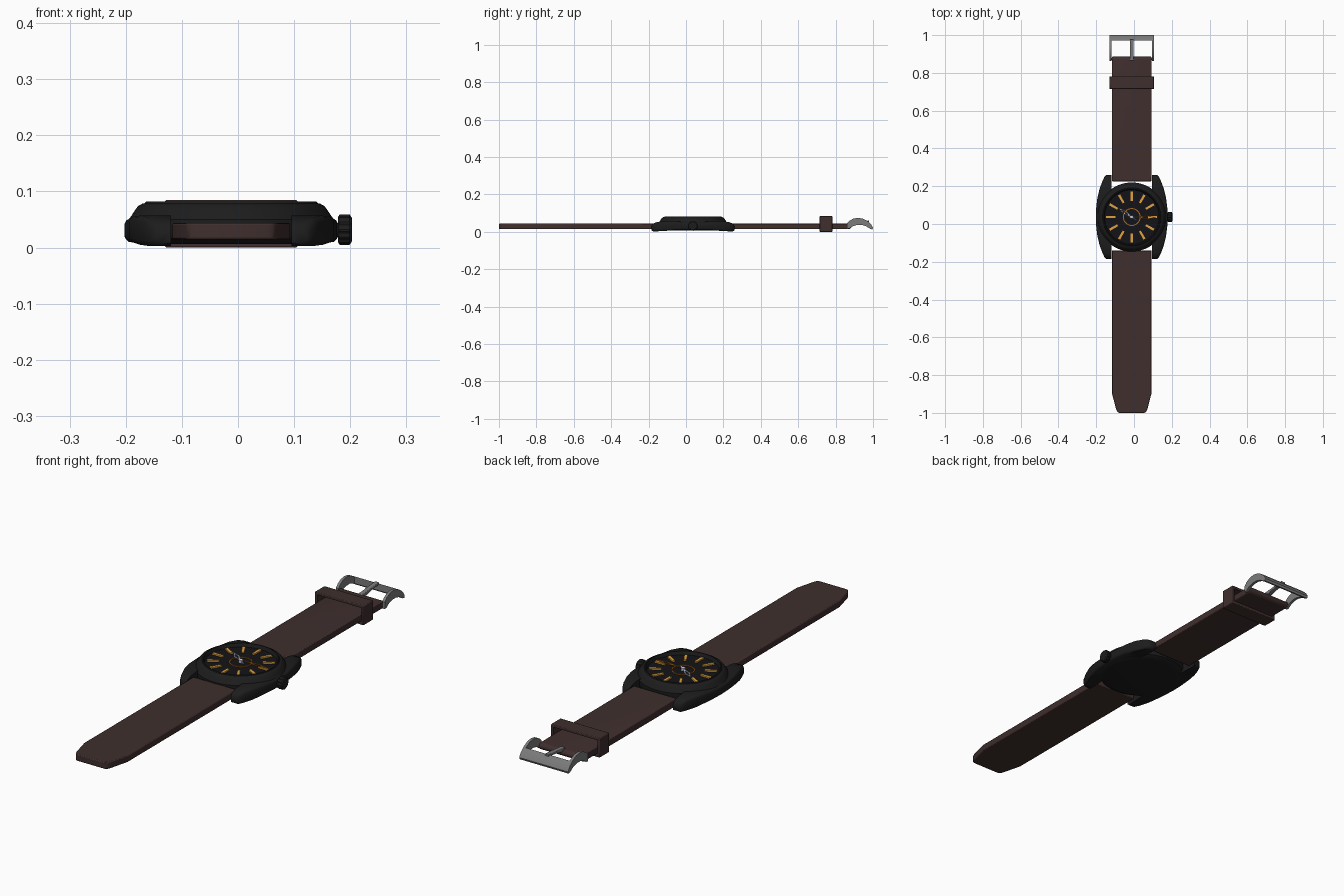
import bpy, bmesh, math
from mathutils import Matrix, Vector

if "Cube" in bpy.data.objects:
    bpy.data.objects.remove(bpy.data.objects["Cube"])

CX, CY = -0.012, 0.037      # watch centre


def material(name, rgb):
    m = bpy.data.materials.new(name)
    m.diffuse_color = (*rgb, 1)
    m.use_nodes = True
    m.node_tree.nodes["Principled BSDF"].inputs["Base Color"].default_value = m.diffuse_color
    return m


BLACK = material("black_metal", (0.012, 0.012, 0.012))
FACE = material("dial_black", (0.007, 0.007, 0.009))
LEATHER = material("brown_leather", (0.05, 0.028, 0.027))
STEEL = material("steel", (0.2, 0.2, 0.2))
GOLD = material("gold", (0.75, 0.36, 0.05))
ORANGE = material("orange", (0.42, 0.14, 0.012))
SILVER = material("silver_blue", (0.55, 0.6, 0.75))


def finish(name, bm, mat, bevel=0, angle=35):
    bmesh.ops.remove_doubles(bm, verts=bm.verts, dist=1e-6)
    bmesh.ops.recalc_face_normals(bm, faces=bm.faces)
    me = bpy.data.meshes.new(name)
    bm.to_mesh(me)
    bm.free()
    me.materials.append(mat)
    ob = bpy.data.objects.new(name, me)
    bpy.context.collection.objects.link(ob)
    if bevel:
        b = ob.modifiers.new("Bevel", 'BEVEL')
        b.width, b.segments, b.limit_method = bevel, 2, 'ANGLE'
    bpy.ops.object.select_all(action='DESELECT')
    ob.select_set(True)
    bpy.context.view_layer.objects.active = ob
    bpy.ops.object.shade_smooth_by_angle(angle=math.radians(angle))
    return ob


def loft(bm, rings, cap=True, closed=False):
    """Skin a list of equal-length closed rings."""
    vs = [[bm.verts.new(p) for p in r] for r in rings]
    n = len(vs[0])
    for i in range(len(vs) if closed else len(vs) - 1):
        a, b = vs[i], vs[(i + 1) % len(vs)]
        for j in range(n):
            k = (j + 1) % n
            bm.faces.new((a[j], a[k], b[k], b[j]))
    if cap and not closed:
        bm.faces.new(vs[0])
        bm.faces.new(vs[-1])


def prism_z(bm, pts, z0, z1):
    loft(bm, [[(x, y, z) for x, y in pts] for z in (z0, z1)])


def prism_x(bm, pts, x0, x1):
    loft(bm, [[(x, y, z) for y, z in pts] for x in (x0, x1)])


def box(bm, x0, x1, y0, y1, z0, z1):
    prism_z(bm, [(x0, y0), (x1, y0), (x1, y1), (x0, y1)], z0, z1)


def lathe(name, profile, mat, closed=False, n=72):
    bm = bmesh.new()
    rings = [[(CX + r * math.cos(2 * math.pi * i / n), CY + r * math.sin(2 * math.pi * i / n), z)
              for i in range(n)] for r, z in profile]
    loft(bm, rings, True, closed)
    return finish(name, bm, mat)


# Case body with bezel, and the recessed dial
lathe("case_body", [(0.145, 0.006), (0.165, 0.009), (0.178, 0.016), (0.183, 0.026), (0.183, 0.05),
                    (0.177, 0.058), (0.172, 0.066), (0.166, 0.074), (0.158, 0.0785), (0.15, 0.0795),
                    (0.147, 0.078), (0.143, 0.064)], BLACK)
lathe("bezel_rim", [(0.155, 0.078), (0.152, 0.082), (0.148, 0.082), (0.143, 0.066), (0.147, 0.066)],
      BLACK, closed=True)
lathe("dial", [(0.144, 0.06), (0.144, 0.067)], FACE)

# Case flanks with lugs, mirrored left and right: y, outer x, bottom z, top z
half = [(0.222, 0.134, 0.008, 0.030), (0.214, 0.144, 0.003, 0.044), (0.19, 0.155, 0.003, 0.053),
        (0.15, 0.170, 0.005, 0.057), (0.10, 0.182, 0.009, 0.056), (0.05, 0.188, 0.010, 0.053)]
stations = half + [(0, 0.190, 0.010, 0.052)] + [(-y, x, a, b) for y, x, a, b in reversed(half)]
for side, s in (("left", -1), ("right", 1)):
    bm = bmesh.new()
    rings = []
    for y, xo, z0, z1 in stations:
        xi, c = 0.107, 0.007
        sec = [(xi, z0), (xo - c, z0), (xo - 0.002, z0 + c * 0.7), (xo, z0 + c * 1.3),
               (xo, z1 - c * 1.3), (xo - 0.003, z1 - c * 0.5), (xo - c * 1.3, z1), (xi, z1)]
        rings.append([(CX + s * x, CY + y, z) for x, z in sec])
    loft(bm, rings)
    finish("lugs_" + side, bm, BLACK, angle=45)

# Crown with knurled edge, and its stem
bm = bmesh.new()
teeth = 48


def gear(x, r, depth):
    return [(x, CY + (r - depth * (i // 2 % 2)) * math.cos(2 * math.pi * i / teeth),
             0.032 + (r - depth * (i // 2 % 2)) * math.sin(2 * math.pi * i / teeth)) for i in range(teeth)]


loft(bm, [gear(0.178, 0.022, 0), gear(0.181, 0.027, 0.003), gear(0.199, 0.027, 0.003), gear(0.203, 0.021, 0)])
loft(bm, [gear(0.15, 0.012, 0), gear(0.179, 0.012, 0)])
finish("crown", bm, BLACK)

# Hour markers
bm = bmesh.new()
for i in range(12):
    tmp = bmesh.new()
    w = 0.0055
    loft(tmp, [[(0.086, -w, z), (0.135, -w * 1.15, z), (0.135, w * 1.15, z), (0.086, w, z)]
               for z in (0.066, 0.073)])
    tmp.transform(Matrix.Translation((CX, CY, 0)) @ Matrix.Rotation(i * math.pi / 6, 4, 'Z'))
    me = bpy.data.meshes.new("tmp")
    tmp.to_mesh(me)
    tmp.free()
    bm.from_mesh(me)
    bpy.data.meshes.remove(me)
finish("hour_markers", bm, GOLD)

# Centre ring and hub
lathe("dial_ring", [(0.047, 0.066), (0.047, 0.070), (0.042, 0.070), (0.042, 0.066)], ORANGE, closed=True)
lathe("hand_hub", [(0.009, 0.066), (0.009, 0.079), (0.006, 0.081)], SILVER, n=24)


# Openwork hands: dagger outline with a hollow middle
def hand(name, deg, start, wide, tip, w, z, mat, tail):
    pts = [(start, -w * 0.35), (wide, -w), (tip, 0), (wide, w), (start, w * 0.35)]
    mid = Vector(((start + wide + tip) / 3, 0))
    inner = [(mid.x + (x - mid.x) * 0.62, y * 0.5) for x, y in pts]
    bm = bmesh.new()
    loft(bm, [[(x, y, h) for x, y in p] for p, h in
              ((pts, z), (pts, z + 0.003), (inner, z + 0.003), (inner, z))], closed=True)
    box(bm, -tail, start + 0.002, -0.0022, 0.0022, z, z + 0.003)
    bm.transform(Matrix.Translation((CX, CY, 0)) @ Matrix.Rotation(math.radians(deg), 4, 'Z'))
    finish(name, bm, mat)


hand("hour_hand", 146, 0.012, 0.045, 0.085, 0.011, 0.072, SILVER, 0.03)
hand("minute_hand", -1, 0.04, 0.08, 0.134, 0.010, 0.0755, ORANGE, 0.02)

# Straps: long tapered tail and short buckle side
W = 0.105
bm = bmesh.new()
right = [(W, -0.14), (W, -0.895), (0.083, -0.98), (0.077, -0.994), (0.066, -1.0)]
outline = [(CX + x, y) for x, y in right] + [(CX - x, y) for x, y in reversed(right)]
prism_z(bm, outline, 0.014, 0.044)
finish("long_strap", bm, LEATHER, bevel=0.004)

bm = bmesh.new()
prism_x(bm, [(0.226, 0.014), (0.226, 0.044), (0.872, 0.044), (0.882, 0.038), (0.886, 0.029),
             (0.882, 0.02), (0.872, 0.014)], CX - W, CX + W)
finish("short_strap", bm, LEATHER, bevel=0.003)

# Strap keeper: hollow band
bm = bmesh.new()


def rect(hw, z0, z1, y):
    return [(CX - hw, y, z0), (CX + hw, y, z0), (CX + hw, y, z1), (CX - hw, y, z1)]


loft(bm, [rect(0.118, 0.0, 0.085, 0.715), rect(0.118, 0.0, 0.085, 0.782),
          rect(0.106, 0.013, 0.073, 0.782), rect(0.106, 0.013, 0.073, 0.715)], closed=True)
finish("strap_keeper", bm, LEATHER, bevel=0.003)

# Buckle: arched side arms, end bar, strap pin and tongue
arch = [(0.862, 0.016), (0.862, 0.046), (0.875, 0.060), (0.895, 0.071), (0.92, 0.075), (0.945, 0.071),
        (0.97, 0.058), (0.99, 0.040), (1.0, 0.022), (0.996, 0.013), (0.985, 0.016), (0.965, 0.029),
        (0.94, 0.037), (0.915, 0.037), (0.89, 0.029), (0.875, 0.018)]
bm = bmesh.new()
for s in (-1, 1):
    prism_x(bm, arch, CX + s * 0.106, CX + s * 0.118)
prism_x(bm, [(0.972, 0.057), (0.99, 0.040), (1.0, 0.022), (0.996, 0.013), (0.985, 0.016), (0.972, 0.026)],
        CX - 0.112, CX + 0.112)
prism_x(bm, [(0.874 + 0.006 * math.cos(a * math.pi / 6), 0.029 + 0.006 * math.sin(a * math.pi / 6))
             for a in range(12)], CX - 0.11, CX + 0.11)
finish("buckle_frame", bm, STEEL)

bm = bmesh.new()
prism_x(bm, [(0.864, 0.040), (0.866, 0.050), (0.89, 0.052), (0.93, 0.056), (0.978, 0.060), (0.978, 0.050),
             (0.93, 0.046), (0.89, 0.036)], CX - 0.010, CX + 0.010)
finish("buckle_tongue", bm, STEEL, bevel=0.002)
